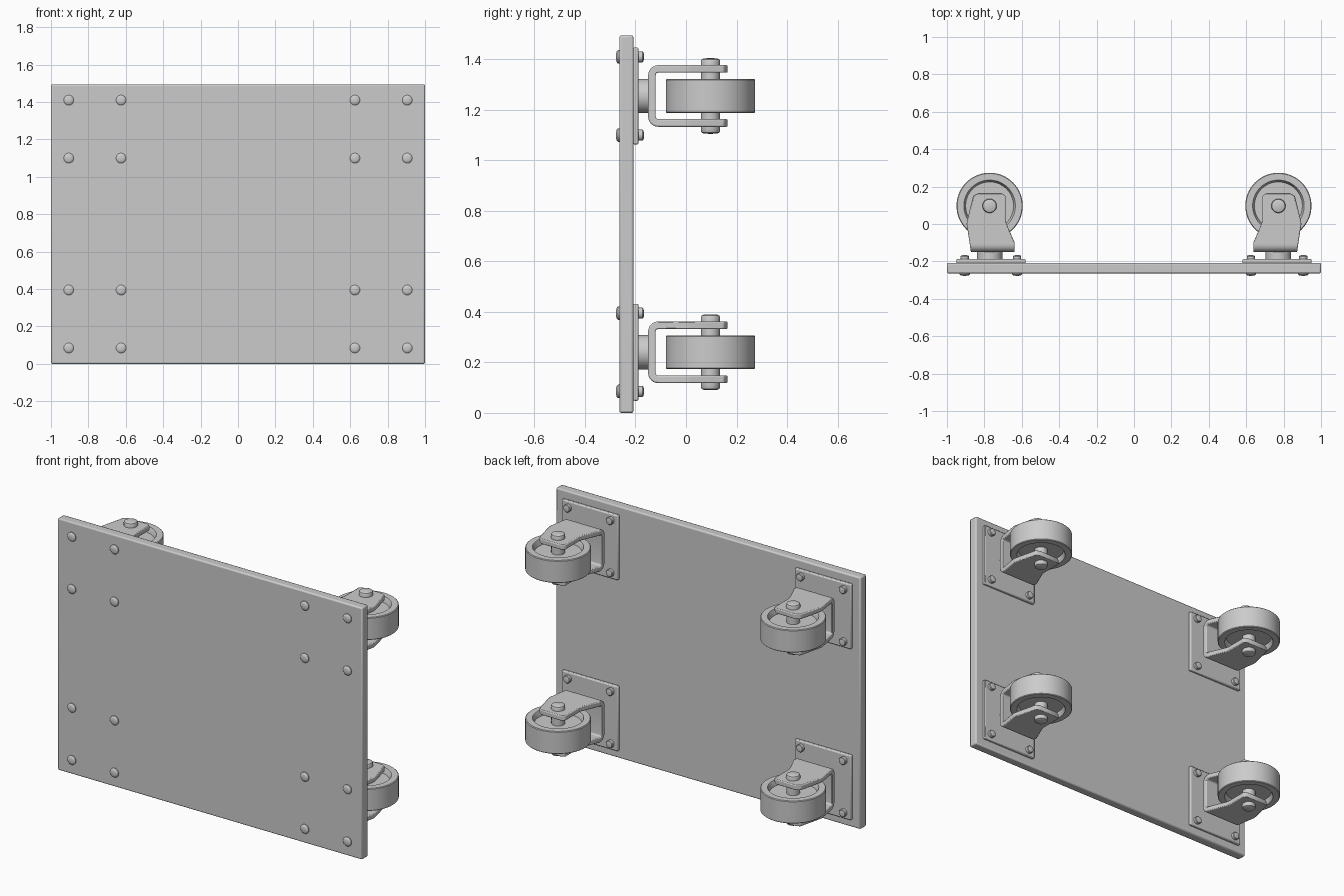
import bpy, bmesh
from math import sin, cos, pi, radians
from mathutils import Vector

if "Cube" in bpy.data.objects:
    bpy.data.objects.remove(bpy.data.objects["Cube"])

H = 1.495                        # board height
MID = Vector((0, 0, H / 2))      # mirror centre
CX, CY, CZ = 0.772, 0.097, 0.24  # wheel centre of the lower right caster
PX = 0.765                       # mounting plate centre


def finish(name, bm, bevel=0, mirror=True):
    """Turn a bmesh in world space into a smooth-by-angle, mirrored object."""
    bmesh.ops.remove_doubles(bm, verts=bm.verts, dist=1e-5)
    bmesh.ops.recalc_face_normals(bm, faces=bm.faces)
    bmesh.ops.translate(bm, verts=bm.verts, vec=-MID)
    me = bpy.data.meshes.new(name)
    bm.to_mesh(me)
    bm.free()
    ob = bpy.data.objects.new(name, me)
    ob.location = MID
    bpy.context.collection.objects.link(ob)
    bpy.ops.object.select_all(action='DESELECT')
    ob.select_set(True)
    bpy.context.view_layer.objects.active = ob
    bpy.ops.object.shade_smooth_by_angle(angle=radians(35))
    if bevel:
        b = ob.modifiers.new("Bevel", 'BEVEL')
        b.width, b.segments, b.limit_method = bevel, 2, 'ANGLE'
        b.angle_limit = radians(35)
    if mirror:
        m = ob.modifiers.new("Mirror", 'MIRROR')
        m.use_axis = (True, False, True)
        m.use_mirror_merge = False
    return ob


def box(bm, lo, hi):
    vs = bmesh.ops.create_cube(bm, size=1)["verts"]
    lo, hi = Vector(lo), Vector(hi)
    for v in vs:
        v.co = (lo + hi) / 2 + v.co * (hi - lo)


def lathe(bm, profile, centre, axis, n=48):
    """Revolve (radius, height) pairs about the y or z axis through centre."""
    rings = []
    for r, t in profile:
        ring = []
        for i in range(n):
            a, b = r * cos(2 * pi * i / n), r * sin(2 * pi * i / n)
            off = (a, t, b) if axis == 'y' else (a, b, t)
            ring.append(bm.verts.new(Vector(centre) + Vector(off)))
        rings.append(ring)
    for p, q in zip(rings, rings[1:]):
        for i in range(n):
            j = (i + 1) % n
            bm.faces.new((p[i], p[j], q[j], q[i]))


def both_ends(half):
    """Mirror a profile in its height."""
    return half + [(r, -t) for r, t in reversed(half)]


# Flat board
bm = bmesh.new()
box(bm, (-1, -0.264, 0), (1, -0.208, H))
finish("board", bm, 0.008, mirror=False)

# Mounting plates
bm = bmesh.new()
box(bm, (PX - 0.185, -0.21, CZ - 0.192), (PX + 0.185, -0.188, CZ + 0.192))
finish("mounting_plate", bm, 0.006)

# Bolts through board and plate
bm = bmesh.new()
for sx in (-1, 1):
    for sz in (-1, 1):
        lathe(bm, [(0, -0.277), (0.014, -0.2765), (0.022, -0.274), (0.027, -0.269),
                   (0.027, -0.26), (0.022, -0.258), (0.022, -0.173),
                   (0.019, -0.169), (0.012, -0.167), (0, -0.167)],
              (PX + sx * 0.14, 0, CZ + sz * 0.155), 'y', 24)
finish("plate_bolts", bm)

# Swivel neck
bm = bmesh.new()
lathe(bm, [(0, -0.2), (0.068, -0.2), (0.068, -0.14), (0, -0.14)], (CX, 0, CZ), 'y')
finish("swivel_neck", bm)

# Fork: a U-shaped strip whose side outline varies with y
outline = [(-0.15, -0.134, 0.10), (-0.10, -0.134, 0.107), (0.0, -0.091, 0.123),
           (0.02, -0.086, 0.12), (0.15, -0.086, 0.088), (0.165, -0.064, 0.062)]


def side_limits(y):
    for (y0, a0, b0), (y1, a1, b1) in zip(outline, outline[1:]):
        if y <= y1 + 1e-6:
            f = max(0, (y - y0) / (y1 - y0))
            return a0 + (a1 - a0) * f, b0 + (b1 - b0) * f
    return outline[-1][1:]


arm = [((y, 0.122), (y, 0.092)) for y in (0.165, 0.15, 0.02, 0.0, -0.10)]
for i in range(7):               # rounded corner
    c, s = cos(pi / 2 * i / 6), sin(pi / 2 * i / 6)
    arm.append(((-0.11 - 0.04 * s, 0.082 + 0.04 * c),
                (-0.11 - 0.01 * s, 0.082 + 0.01 * c)))
path = arm + [((o[0], -o[1]), (i[0], -i[1])) for o, i in reversed(arm)]
bm = bmesh.new()
sections = []
for outer, inner in path:
    sec = []
    for (y, z), flip in ((outer, 1), (inner, -1)):
        for x in side_limits(y)[::flip]:
            sec.append(bm.verts.new((CX + x, y, CZ + z)))
    sections.append(sec)
for p, q in zip(sections, sections[1:]):
    for i in range(4):
        j = (i + 1) % 4
        bm.faces.new((p[i], p[j], q[j], q[i]))
bm.faces.new(sections[0])
bm.faces.new(sections[-1])
finish("fork", bm, 0.005)

# Wheel with recessed sides
bm = bmesh.new()
lathe(bm, both_ends([(0, 0.035), (0.128, 0.035), (0.134, 0.06), (0.138, 0.067),
                     (0.173, 0.067), (0.177, 0.063)]), (CX, CY, CZ), 'z', 64)
finish("wheel", bm)

# Axle with rounded heads
bm = bmesh.new()
lathe(bm, both_ends([(0, 0.15), (0.026, 0.149), (0.035, 0.145), (0.038, 0.139),
                     (0.038, 0.118), (0.037, 0.118)]), (CX, CY, CZ), 'z', 32)
finish("axle", bm)
